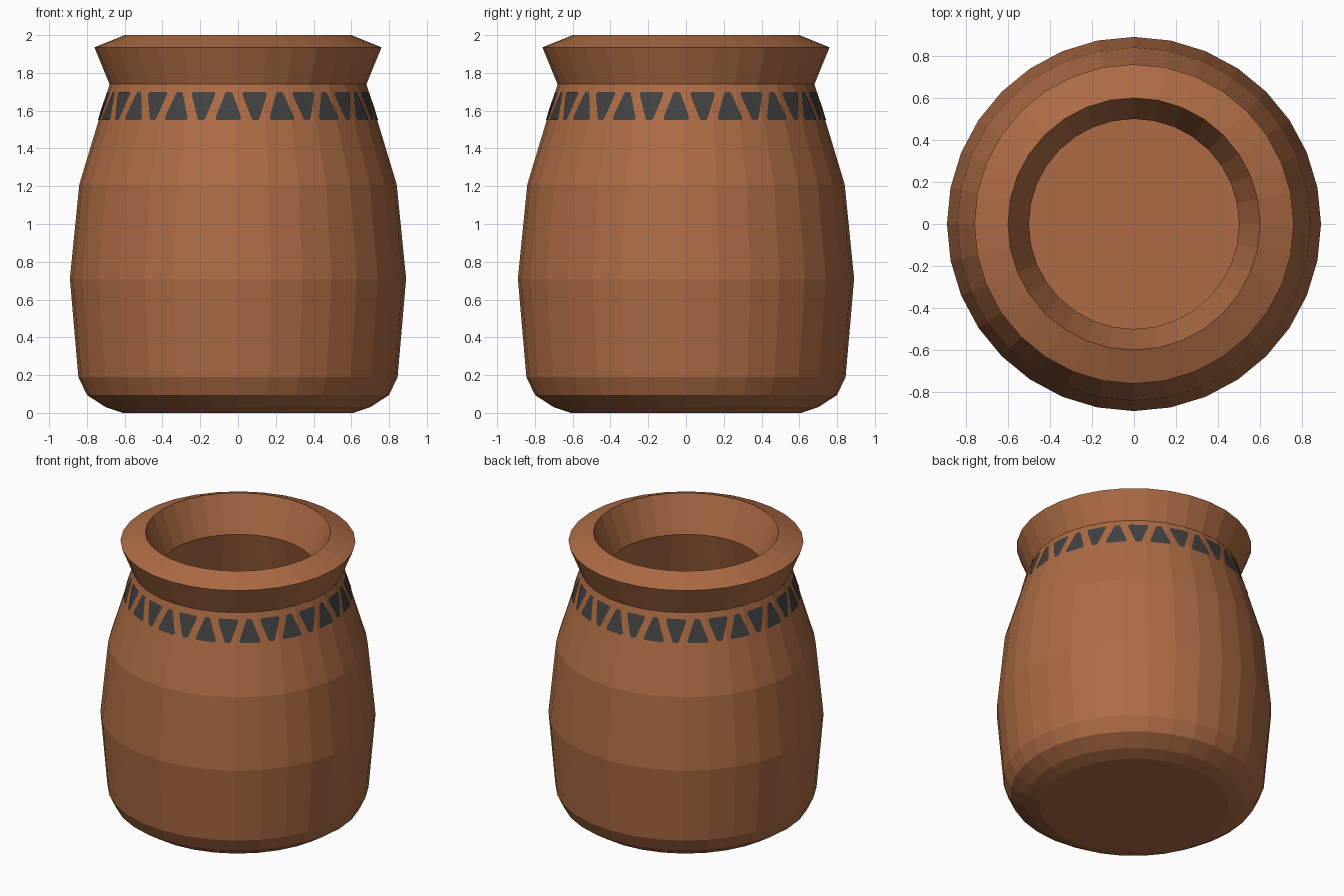
import bpy, bmesh, math

if "Cube" in bpy.data.objects:
    bpy.data.objects.remove(bpy.data.objects["Cube"])

SIDES = 32
STEP = 2 * math.pi / SIDES


def material(name, rgb):
    m = bpy.data.materials.new(name)
    m.diffuse_color = (*rgb, 1.0)
    m.use_nodes = True
    m.node_tree.nodes["Principled BSDF"].inputs["Base Color"].default_value = m.diffuse_color
    return m


def finish(bm, name, mat):
    me = bpy.data.meshes.new(name)
    bm.to_mesh(me)
    bm.free()
    me.materials.append(mat)
    ob = bpy.data.objects.new(name, me)
    bpy.context.collection.objects.link(ob)
    return ob


terracotta = material("terracotta", (0.42, 0.148, 0.058))
charcoal = material("charcoal_paint", (0.053, 0.053, 0.053))

# Clay pot: one closed profile, outside from the base up, over the lip, down the inside
SHOULDER, NECK = (0.84, 1.21), (0.68, 1.74)
profile = [(0.61, 0.0), (0.70, 0.03), (0.80, 0.095), (0.845, 0.19), (0.89, 0.71),
           SHOULDER, NECK, (0.76, 1.935), (0.60, 2.0),
           (0.50, 1.75), (0.66, 1.18), (0.71, 0.71), (0.67, 0.24), (0.60, 0.17)]
bm = bmesh.new()
rings = [[bm.verts.new((r * math.cos(i * STEP), r * math.sin(i * STEP), z))
          for i in range(SIDES)] for r, z in profile]
for a, b in zip(rings, rings[1:]):
    for i in range(SIDES):
        j = (i + 1) % SIDES
        bm.faces.new((a[i], a[j], b[j], b[i]))
bm.faces.new(rings[0][::-1])
bm.faces.new(rings[-1])
finish(bm, "clay_pot", terracotta)


# Painted triangle band, laid on the faceted shoulder
def on_shoulder(angle, z, lift=0.004):
    t = (z - SHOULDER[1]) / (NECK[1] - SHOULDER[1])
    r = SHOULDER[0] + t * (NECK[0] - SHOULDER[0])
    off = (angle % STEP) - STEP / 2
    r = r * math.cos(STEP / 2) / math.cos(off) + lift
    return (r * math.cos(angle), r * math.sin(angle), z)


Z0, Z1 = 1.55, 1.70
# half outline of a blunt triangle: degrees from centre, start and end as fraction of height
OUTLINE = [(0.0, 0.0, 1.0), (1.1, 0.0, 1.0), (1.7, 0.0, 0.93),
           (4.8, 0.0, 0.22), (5.2, 0.06, 0.12)]


def span(d):
    d = abs(d)
    for (d0, a0, b0), (d1, a1, b1) in zip(OUTLINE, OUTLINE[1:]):
        if d <= d1 + 1e-6:
            t = (d - d0) / (d1 - d0)
            return a0 + t * (a1 - a0), b0 + t * (b1 - b0)
    return OUTLINE[-1][1:]


def paint_triangle(bm, centre, inverted):
    offsets = {s * o[0] for o in OUTLINE for s in (-1, 1)}
    step = math.degrees(STEP)
    for k in range(-40, 41):                      # extra column at each pot edge
        if abs(k * step - centre) < 5.15:
            offsets.add(k * step - centre)
    columns = []
    for d in sorted(offsets):
        lo, hi = span(d)
        if inverted:
            lo, hi = 1 - hi, 1 - lo
        a = math.radians(centre + d)
        columns.append([bm.verts.new(on_shoulder(a, Z0 + f * (Z1 - Z0))) for f in (lo, hi)])
    for (l0, h0), (l1, h1) in zip(columns, columns[1:]):
        bm.faces.new((l0, l1, h1, h0))


bm = bmesh.new()
for i in range(32):
    paint_triangle(bm, -94 + 11.25 * i, i % 2 == 1)
finish(bm, "painted_triangle_band", charcoal)
